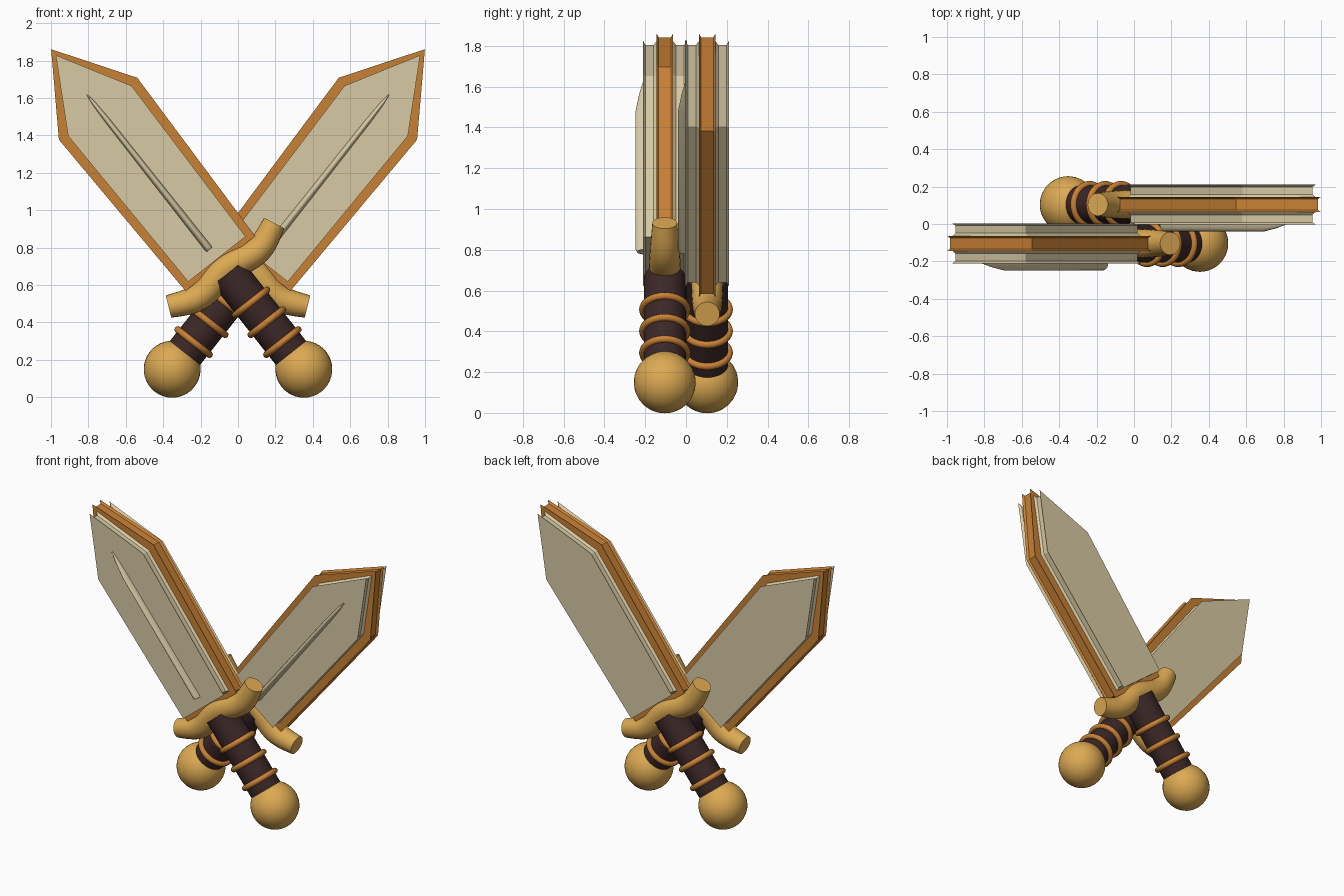
import bpy, bmesh, math
from mathutils import Matrix, Vector

if "Cube" in bpy.data.objects:
    bpy.data.objects.remove(bpy.data.objects["Cube"])


def material(name, r, g, b):
    m = bpy.data.materials.new(name)
    m.diffuse_color = (r, g, b, 1)
    m.use_nodes = True
    m.node_tree.nodes["Principled BSDF"].inputs["Base Color"].default_value = (r, g, b, 1)
    return m


PALE = material("pale_bone", 0.68, 0.59, 0.37)
ORANGE = material("burnt_orange", 0.58, 0.22, 0.035)
GOLD = material("gold", 0.72, 0.40, 0.085)
DARK = material("dark_leather", 0.045, 0.02, 0.02)


def finish(name, bm, mat, place, smooth):
    bmesh.ops.recalc_face_normals(bm, faces=bm.faces)
    bm.transform(place)
    mesh = bpy.data.meshes.new(name)
    bm.to_mesh(mesh)
    bm.free()
    mesh.materials.append(mat)
    ob = bpy.data.objects.new(name, mesh)
    bpy.context.collection.objects.link(ob)
    if smooth:
        bpy.ops.object.select_all(action="DESELECT")
        ob.select_set(True)
        bpy.context.view_layer.objects.active = ob
        bpy.ops.object.shade_smooth_by_angle(angle=math.radians(40))


def loft(name, rings, mat, place, smooth=False):
    """Skin a stack of equal-sized rings and cap both ends."""
    bm = bmesh.new()
    rows = [[bm.verts.new(p) for p in ring] for ring in rings]
    n = len(rows[0])
    for a, b in zip(rows, rows[1:]):
        for i in range(n):
            j = (i + 1) % n
            bm.faces.new((a[i], a[j], b[j], b[i]))
    bm.faces.new(rows[0])
    bm.faces.new(rows[-1])
    finish(name, bm, mat, place, smooth)


def inset(outline, d):
    """Shrink a convex counter-clockwise outline with mitred corners."""
    pts = [Vector(p) for p in outline]
    result = []
    for i, p in enumerate(pts):
        a = (p - pts[i - 1]).normalized()
        b = (pts[(i + 1) % len(pts)] - p).normalized()
        na, nb = Vector((-a.y, a.x)), Vector((-b.y, b.x))
        result.append(p + (na + nb) * d / (1 + na.dot(nb)))
    return result


def blade_outline(base, shoulder, tip, low, wide):
    return [(-low, base), (low, base), (wide, shoulder), (0, tip), (-wide, shoulder)]


def slab(name, outline, levels, mat, place):
    rings = [[(p.x, y, p.y) for p in inset(outline, d)] for y, d in levels]
    loft(name, rings, mat, place)


def circle(r, z, n=32):
    return [(r * math.cos(k * math.tau / n), r * math.sin(k * math.tau / n), z) for k in range(n)]


def guard_rings():
    rings = []
    for i in range(33):
        v = -0.36 + 0.72 * i / 32
        w = math.tau / 0.42
        centre = Vector((v, 0, 0.66 + 0.02 * math.cos(w * v) + 0.3 * v * v))
        slope = -0.02 * w * math.sin(w * v) + 0.6 * v
        side = Vector((-slope, 0, 1)).normalized()
        r = 0.061 + 0.018 * (1 - (v / 0.36) ** 2)
        rings.append([centre + side * x + Vector((0, y, 0)) for x, y, _ in circle(r, 0, 24)])
    return rings


def torus(name, z, major, minor, mat, place, n=40, m=12):
    bm = bmesh.new()
    rows = []
    for i in range(n):
        a = i * math.tau / n
        row = []
        for k in range(m):
            b = k * math.tau / m
            r = major + minor * math.cos(b)
            row.append(bm.verts.new((r * math.cos(a), r * math.sin(a), z + minor * math.sin(b))))
        rows.append(row)
    for i in range(n):
        p, q = rows[i], rows[(i + 1) % n]
        for k in range(m):
            l = (k + 1) % m
            bm.faces.new((p[k], p[l], q[l], q[k]))
    finish(name, bm, mat, place, True)


def sword(prefix, x, y, angle):
    # Local frame: pommel centre at the origin, blade along +z, flat side facing -y
    place = Matrix.Translation((x, y, 0.15)) @ Matrix.Rotation(angle, 4, "Y")

    # Blade: thin wide edge with a grooved rim, and thicker pale body with raised lips
    slab(prefix + "_blade_edge", blade_outline(0.72, 1.775, 2.18, 0.237, 0.267),
         [(-0.041, 0), (-0.03, 0.013), (0.03, 0.013), (0.041, 0)], ORANGE, place)
    slab(prefix + "_blade_body", blade_outline(0.75, 1.76, 2.14, 0.195, 0.216),
         [(-0.108, 0), (-0.095, 0.016), (-0.055, 0.016), (-0.04, 0.003),
          (0.04, 0.003), (0.055, 0.016), (0.095, 0.016), (0.108, 0)], PALE, place)

    # Raised rib along the front of the blade
    ribs = []
    for z, half, rise in [(0.815, 0.019, 0.03), (0.83, 0.021, 0.038),
                          (1.69, 0.015, 0.038), (1.8, 0.011, 0.02), (1.88, 0.002, 0.001)]:
        ribs.append([(half * math.cos(a), -0.106 - rise * math.sin(a), z)
                     for a in (k * math.pi / 10 for k in range(11))])
    loft(prefix + "_blade_rib", ribs, PALE, place, True)

    # Guard, grip, rings and pommel
    loft(prefix + "_guard", guard_rings(), GOLD, place, True)
    loft(prefix + "_grip", [circle(0.103, 0.08), circle(0.103, 0.655)], DARK, place, True)
    for i, z in enumerate((0.185, 0.32, 0.455)):
        torus(f"{prefix}_grip_ring_{i + 1}", z, 0.108, 0.018, ORANGE, place)
    bm = bmesh.new()
    bmesh.ops.create_uvsphere(bm, u_segments=32, v_segments=20, radius=0.152)
    finish(prefix + "_pommel", bm, GOLD, place, True)


TILT = math.radians(38.3)
sword("front_sword", 0.352, -0.104, -TILT)
sword("rear_sword", -0.352, 0.104, TILT)
